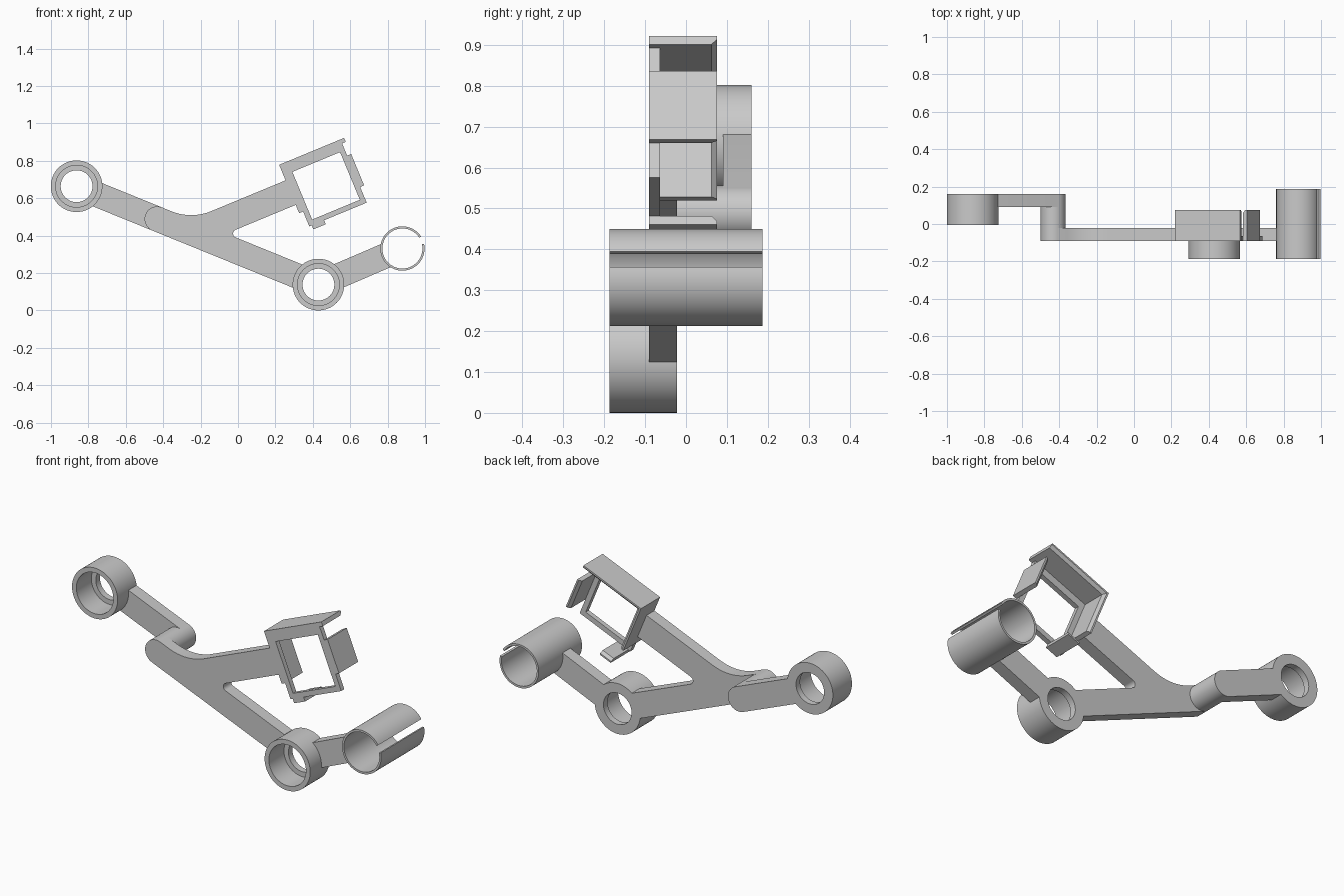
import bpy, bmesh, math
from mathutils import Vector

cube = bpy.data.objects.get("Cube")
if cube:
    bpy.data.objects.remove(cube)

grey = bpy.data.materials.new("plain grey")
grey.use_nodes = True
grey.diffuse_color = (0.59, 0.59, 0.59, 1)
grey.node_tree.nodes["Principled BSDF"].inputs["Base Color"].default_value = grey.diffuse_color

TILT = math.radians(22.5)
HALF = 0.067                    # half width of every arm
FRONT, MID, BACK = -0.09, -0.022, 0.16


def finish(name, bm):
    bmesh.ops.recalc_face_normals(bm, faces=bm.faces)
    mesh = bpy.data.meshes.new(name)
    bm.to_mesh(mesh)
    bm.free()
    obj = bpy.data.objects.new(name, mesh)
    bpy.context.collection.objects.link(obj)
    mesh.materials.append(grey)
    bpy.ops.object.select_all(action="DESELECT")
    obj.select_set(True)
    bpy.context.view_layer.objects.active = obj
    bpy.ops.object.shade_smooth_by_angle(angle=math.radians(30))


def sweep(name, loops, vec):
    """Extrude flat faces, given as point loops, along a vector."""
    bm = bmesh.new()
    for loop in loops:
        bm.faces.new([bm.verts.new(p) for p in loop])
    bmesh.ops.remove_doubles(bm, verts=bm.verts, dist=1e-5)
    ext = bmesh.ops.extrude_face_region(bm, geom=bm.faces[:], use_keep_orig=True)
    moved = [g for g in ext["geom"] if isinstance(g, bmesh.types.BMVert)]
    bmesh.ops.translate(bm, verts=moved, vec=vec)
    finish(name, bm)


def prism(name, outlines, y0, y1):
    loops = [[(p[0], y0, p[1]) for p in o] for o in outlines]
    sweep(name, loops, (0, y1 - y0, 0))


def lathe(name, centre, profile, start=0, turn=math.tau, steps=64):
    """Turn a closed (radius, y) profile about the depth axis."""
    bm = bmesh.new()
    closed = turn > math.tau - 0.001
    rings = []
    for i in range(steps + (not closed)):
        d = polar(start + turn * i / steps)
        rings.append([bm.verts.new((centre.x + r * d.x, y, centre.y + r * d.y))
                      for r, y in profile])
    n = len(profile)
    pairs = list(zip(rings, rings[1:])) + ([(rings[-1], rings[0])] if closed else [])
    for a, b in pairs:
        for j in range(n):
            bm.faces.new((a[j], a[(j + 1) % n], b[(j + 1) % n], b[j]))
    if not closed:
        bm.faces.new(rings[0])
        bm.faces.new(rings[-1])
    finish(name, bm)


def polar(a, r=1):
    return Vector((math.cos(a), math.sin(a))) * r


def arc(c, r, a0, a1, n=16):
    return [c + polar(a0 + (a1 - a0) * i / n, r) for i in range(n + 1)]


def round_end(c, r, heading):
    """Arm end that follows a ring wall, walked against the clock."""
    half = math.asin(HALF / r)
    return arc(c, r, heading - half, heading + half)


def cross(a, b):
    return a.x * b.y - a.y * b.x


def fillet(before, corner, after, r):
    """Round a corner with an arc tangent to both of its sides."""
    a, b = (before - corner).normalized(), (after - corner).normalized()
    half = math.acos(a.dot(b)) / 2
    c = corner + (a + b).normalized() * r / math.sin(half)
    first = corner + a * r / math.tan(half) - c
    last = corner + b * r / math.tan(half) - c
    a0 = math.atan2(first.y, first.x)
    return arc(c, r, a0, a0 + math.atan2(cross(first, last), first.dot(last)))


# Main points in (x, z)
ring_a = Vector((-0.863, 0.664))
ring_b = Vector((0.43, 0.138))
tube_c = Vector((0.879, 0.331))
box_c = Vector((0.471, 0.666))
along = (ring_b - ring_a).normalized()
side = Vector((-along.y, along.x))
slope = math.atan2(along.y, along.x)
post = ring_a + along * 0.465
u, v = polar(TILT), polar(TILT + math.pi / 2)


def box(a, b):
    return box_c + u * a + v * b


# Bearing rings with a counterbore open to the front
for name, c, y0, y1 in (("upper_ring", ring_a, -0.005, BACK), ("lower_ring", ring_b, -0.187, MID)):
    lathe(name, c, [(0.138, y0), (0.138, y1), (0.085, y1),
                    (0.085, y1 - 0.035), (0.112, y1 - 0.035), (0.112, y0)])

# Split clip tube
lathe("clip_tube", tube_c, [(0.1185, -0.187), (0.1185, 0.187), (0.107, 0.187), (0.107, -0.187)],
      TILT + math.radians(10), math.radians(340))

# Rear arm, and the post that steps it forward
rear = round_end(ring_a, 0.13, slope)
prism("rear_arm", [rear + arc(post, HALF, slope + math.pi / 2, slope - math.pi / 2)], 0.09, BACK)
prism("step_post", [arc(post, HALF, 0, math.tau * 47 / 48, 47)], FRONT, BACK)

# Forked front arm: straight beam with a branch to the holder
edge = post + side * HALF


def crotch(offset):
    """Point where a branch side crosses the upper side of the beam."""
    start = box(0, offset)
    return start + u * (cross(edge - start, along) / cross(u, along))


top, low, root = 0.11, -0.032, -0.175
branch_low, branch_top = box(root, low), box(root, top)
ring_end = round_end(ring_b, 0.13, slope + math.pi)
fork = arc(post, HALF, slope + math.pi / 2, slope + math.pi * 1.5)
fork += ring_end[::-1]
fork += fillet(ring_end[0], crotch(low), branch_low, 0.022)
fork += [branch_low, branch_top]
fork += fillet(branch_top, crotch(top), edge, 0.28)
prism("forked_arm", [fork], FRONT, MID)

# Short arm to the clip tube
heading = math.atan2(tube_c.y - ring_b.y, tube_c.x - ring_b.x)
prism("tube_arm", [round_end(ring_b, 0.13, heading) + round_end(tube_c, 0.113, heading + math.pi)],
      FRONT, MID)

# Thin front rim of the box holder
signs = ((-1, -1), (1, -1), (1, 1), (-1, 1))
outer = [box(0.166 * a, 0.177 if b > 0 else -0.166) for a, b in signs]
inner = [box(0.138 * a, 0.138 * b) for a, b in signs]
bars = [[outer[i], outer[(i + 1) % 4], inner[(i + 1) % 4], inner[i]] for i in range(4)]
prism("holder_rim", bars, FRONT, -0.063)

# Holder walls with a lead-in chamfer at the back
walls = (("right_clip", 0.166, -0.075, 0.106), ("top_wall", 0.177, -0.187, 0.189),
         ("left_wall", 0.166, -0.2, 0.08), ("bottom_clip", 0.166, -0.152, -0.08))
for k, (name, gap, l0, l1) in enumerate(walls):
    n, t = polar(TILT + k * math.pi / 2), polar(TILT + (k + 1) * math.pi / 2)
    section = [(gap, FRONT), (gap + 0.023, FRONT), (gap + 0.023, 0.076),
               (gap + 0.014, 0.076), (gap, 0.062)]
    loop = []
    for w, y in section:
        p = box_c + n * w + t * l0
        loop.append((p.x, y, p.y))
    run = t * (l1 - l0)
    sweep(name, [loop], (run.x, 0, run.y))
